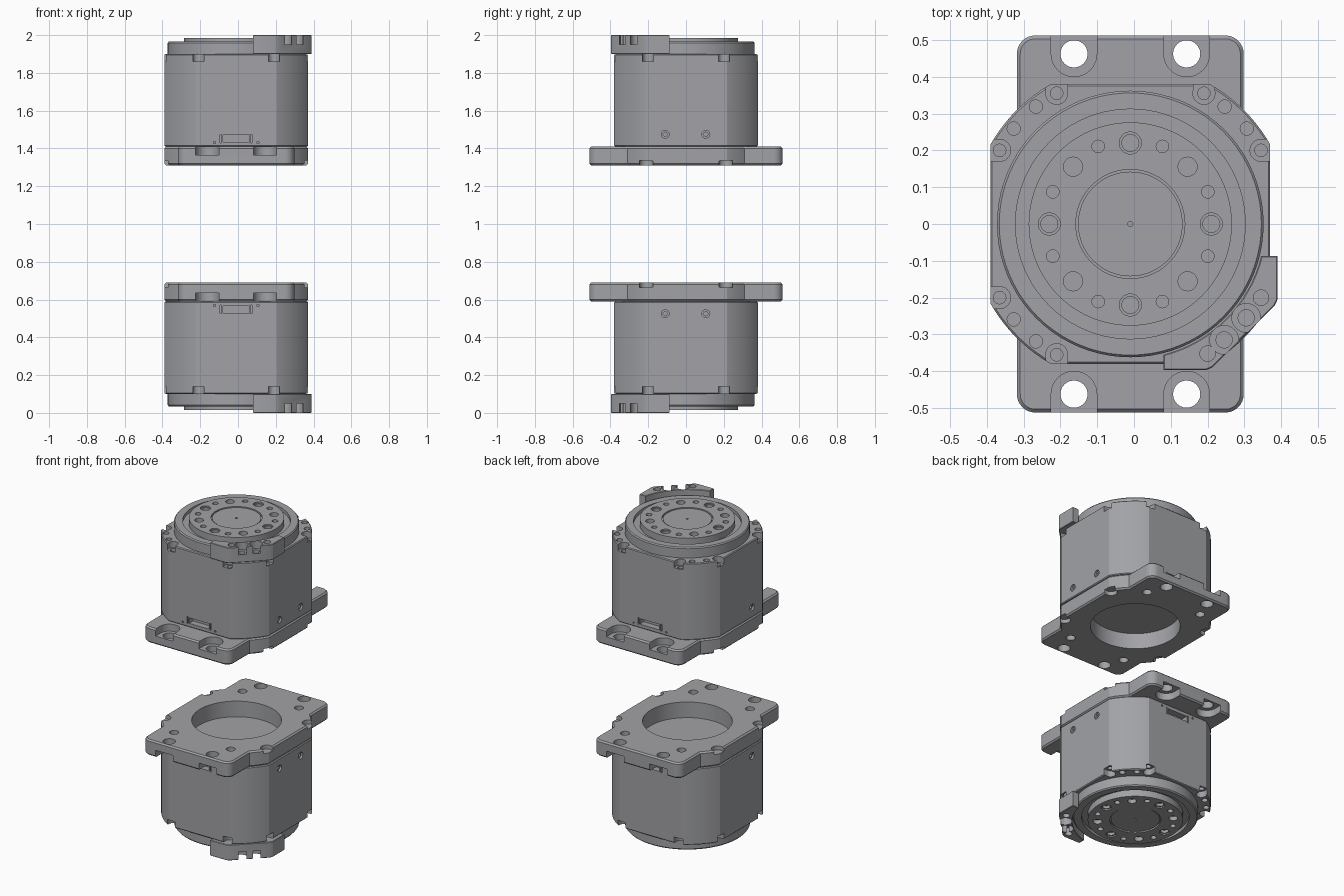
import bpy
import bmesh
from math import radians, sin, cos, asin, acos, pi

if "Cube" in bpy.data.objects:
    bpy.data.objects.remove(bpy.data.objects["Cube"], do_unlink=True)

CX = -0.01            # axis of each actuator
HALF, ROUND = 0.38, 0.437   # body half width, corner radius about the axis
BASE, SEAM, TOP = 1.31, 1.41, 1.90

metal = bpy.data.materials.new("grey_metal")
metal.use_nodes = True
GREY = (0.36, 0.365, 0.385, 1)
metal.diffuse_color = GREY
metal.node_tree.nodes["Principled BSDF"].inputs["Base Color"].default_value = GREY


def arc(r, a, b, n, cx=0, cy=0):
    return [(cx + r * cos(a + (b - a) * i / n), cy + r * sin(a + (b - a) * i / n))
            for i in range(n + 1)]


def four_way(quarter):
    """Mirror a first-quadrant outline into a closed loop."""
    half = quarter + [(-x, y) for x, y in reversed(quarter)]
    return half + [(-x, -y) for x, y in half]


def prism(bm, outline, z0, z1, bevel=0):
    low = [bm.verts.new((x + CX, y, z0)) for x, y in outline]
    face = bm.faces.new(low)
    ext = bmesh.ops.extrude_face_region(bm, geom=[face])["geom"]
    for v in ext:
        if isinstance(v, bmesh.types.BMVert):
            v.co.z = z1
    bmesh.ops.recalc_face_normals(bm, faces=bm.faces[:])
    if bevel:
        rims = [e for e in bm.edges if abs(e.verts[0].co.z - e.verts[1].co.z) < 1e-5]
        bmesh.ops.bevel(bm, geom=rims, offset=bevel, segments=1, affect='EDGES')


def hole(bm, x, y, r, z0, z1, n=24):
    prism(bm, arc(r, 0, 2 * pi * (n - 1) / n, n - 1, x, y), z0, z1)


def box(bm, x0, x1, y0, y1, z0, z1):
    prism(bm, [(x0, y0), (x1, y0), (x1, y1), (x0, y1)], z0, z1)


def side_hole(bm, side, y, z, r, depth):
    """Horizontal hole in a side face."""
    tool = bmesh.new()
    hole(tool, 0, 0, r, -depth, 0.05)
    for v in tool.verts:
        u, w, d = v.co.x - CX, v.co.y, v.co.z
        v.co = (CX + side * (HALF + d), y + u, z + w)
    bmesh.ops.recalc_face_normals(tool, faces=tool.faces[:])
    tmp = bpy.data.meshes.new("tmp")
    tool.to_mesh(tmp)
    tool.free()
    bm.from_mesh(tmp)
    bpy.data.meshes.remove(tmp)


def make(name, bm):
    mesh = bpy.data.meshes.new(name)
    bm.to_mesh(mesh)
    bm.free()
    ob = bpy.data.objects.new(name, mesh)
    bpy.context.scene.collection.objects.link(ob)
    return ob


def finish(name, bm, cuts=None):
    """Cut the part, shade it and add its mirrored twin below."""
    ob = make("upper_" + name, bm)
    if cuts:
        cutter = make(name + "_cutter", cuts)
        mod = ob.modifiers.new("cuts", 'BOOLEAN')
        mod.operation, mod.solver, mod.use_self = 'DIFFERENCE', 'EXACT', True
        mod.object = cutter
        dg = bpy.context.evaluated_depsgraph_get()
        result = bpy.data.meshes.new_from_object(ob.evaluated_get(dg))
        ob.modifiers.clear()
        ob.data = result
        bpy.data.objects.remove(cutter, do_unlink=True)
    ob.data.materials.clear()
    ob.data.materials.append(metal)
    twin = bmesh.new()
    twin.from_mesh(ob.data)
    for v in twin.verts:
        v.co.z = 2 - v.co.z
    bmesh.ops.reverse_faces(twin, faces=twin.faces[:])
    low = make("lower_" + name, twin)
    low.data.materials.append(metal)
    for o in (ob, low):
        bpy.ops.object.select_all(action='DESELECT')
        o.select_set(True)
        bpy.context.view_layer.objects.active = o
        bpy.ops.object.shade_smooth_by_angle(angle=radians(25))


SIGNS = [(sx, sy) for sx in (1, -1) for sy in (1, -1)]
EDGE = acos(HALF / ROUND)

# Housing: square with corners rounded about the axis
bm, cuts = bmesh.new(), bmesh.new()
prism(bm, four_way(arc(ROUND, EDGE, pi / 2 - EDGE, 10)), SEAM, TOP, 0.005)
for sx, sy in SIGNS:
    # open screw seats beside each corner
    for x, y in ((0.2, 0.355), (0.355, 0.2)):
        hole(cuts, sx * x, sy * y, 0.03, TOP - 0.04, TOP + 0.03)
        hole(cuts, sx * x, sy * y, 0.017, TOP - 0.07, TOP)
        w = 0.029
        if y > x:
            ys = sorted((sy * y, sy * 0.46))
            box(cuts, sx * x - w, sx * x + w, *ys, TOP - 0.0395, TOP + 0.029)
        else:
            xs = sorted((sx * x, sx * 0.46))
            box(cuts, *xs, sy * y - w, sy * y + w, TOP - 0.0395, TOP + 0.029)
    # plain corner holes
    for a in (39.3, 51.2):
        hole(cuts, sx * 0.409 * cos(radians(a)), sy * 0.409 * sin(radians(a)),
             0.018, TOP - 0.03, TOP + 0.02)
for s in (1, -1):
    # connector sockets with end slots, front and back
    for x0, x1, z0, z1, depth in ((-0.07, 0.07, 1.435, 1.47, 0.04),
                                  (-0.085, -0.077, 1.43, 1.475, 0.012),
                                  (0.077, 0.085, 1.43, 1.475, 0.012),
                                  (-0.12, -0.11, 1.427, 1.437, 0.02),
                                  (0.11, 0.12, 1.427, 1.437, 0.02)):
        box(cuts, x0, x1, *sorted((s * (HALF - depth), s * 0.45)), z0, z1)
    for y in (-0.11, 0.105):
        side_hole(cuts, s, y, 1.475, 0.021, 0.012)
        side_hole(cuts, s, y, 1.475, 0.011, 0.04)
finish("housing", bm, cuts)

# Base plate: housing outline with two bolting ears
EAR_X, EAR_Y, FILLET = 0.308, 0.512, 0.05
quarter = arc(ROUND, EDGE, acos(EAR_X / ROUND), 6)
quarter += arc(FILLET, 0, pi / 2, 8, EAR_X - FILLET, EAR_Y - FILLET)
bm, cuts = bmesh.new(), bmesh.new()
prism(bm, four_way(quarter), BASE, SEAM, 0.009)
hole(cuts, 0, 0, 0.26, BASE - 0.05, SEAM + 0.05, 64)
for sx, sy in SIGNS:
    x, y = sx * 0.153, sy * 0.462
    hole(cuts, x, y, 0.037, BASE - 0.05, SEAM)
    # U-shaped bolt seat, open to the outer edge
    u_slot = arc(0.062, pi, 2 * pi, 16) + [(0.062, 0.1), (-0.062, 0.1)]
    prism(cuts, [(x + u, y + sy * v) for u, v in u_slot], SEAM - 0.045, SEAM + 0.03)
    hole(cuts, sx * 0.2, sy * 0.345, 0.027, BASE - 0.05, BASE + 0.04)
    # underside side notches
    hole(cuts, sx * 0.36, sy * 0.21, 0.036, BASE - 0.05, BASE + 0.025)
    box(cuts, *sorted((sx * 0.36, sx * 0.45)), sy * 0.21 - 0.035, sy * 0.21 + 0.035,
        BASE - 0.049, BASE + 0.0245)
finish("base_plate", bm, cuts)

# Rotor: turned flange with a groove and a raised centre disc
profile = [(0, 1.89), (0.362, 1.89), (0.362, 1.959), (0.356, 1.966), (0.312, 1.966),
           (0.312, 1.945), (0.276, 1.945), (0.276, 1.986), (0.148, 1.986),
           (0.148, 1.976), (0.142, 1.976), (0.142, 1.982), (0, 1.982)]
bm, cuts = bmesh.new(), bmesh.new()
verts = [bm.verts.new((r + CX, 0, z)) for r, z in profile]
edges = [bm.edges.new(pair) for pair in zip(verts, verts[1:])]
bmesh.ops.spin(bm, geom=verts + edges, cent=(CX, 0, 0), axis=(0, 0, 1),
               angle=2 * pi, steps=80)
bmesh.ops.remove_doubles(bm, verts=bm.verts[:], dist=1e-4)
bmesh.ops.recalc_face_normals(bm, faces=bm.faces[:])
for i in range(8):
    a = radians(45 * i)
    x, y = 0.22 * cos(a), 0.22 * sin(a)
    if i % 2:
        hole(cuts, x, y, 0.026, 1.96, 2.0)
    else:
        hole(cuts, x, y, 0.030, 1.978, 2.0)
        hole(cuts, x, y, 0.023, 1.96, 1.99)
    a += radians(22.5)
    hole(cuts, 0.228 * cos(a), 0.228 * sin(a), 0.017, 1.955, 2.0)
hole(cuts, 0, 0, 0.007, 1.97, 2.0, 12)
finish("rotor", bm, cuts)

# Corner bracket hugging the rotor
R = 0.366
outer = [(0.09, -0.397), (0.205, -0.397), (0.222, -0.39), (0.392, -0.222),
         (0.4, -0.205), (0.4, -0.087)]
inner = arc(R, -asin(0.087 / R), -acos(0.09 / R), 16)
bm, cuts = bmesh.new(), bmesh.new()
prism(bm, outer + inner, TOP, 2.0, 0.003)
for a in (39, 51):
    x, y = 0.405 * cos(radians(a)), -0.405 * sin(radians(a))
    hole(cuts, x, y, 0.039, 1.95, 2.05)
    hole(cuts, x, y, 0.022, 1.92, 2.0)
for x, y in ((0.355, -0.2), (0.21, -0.352)):
    hole(cuts, x, y, 0.021, 1.95, 2.05)
finish("corner_bracket", bm, cuts)
